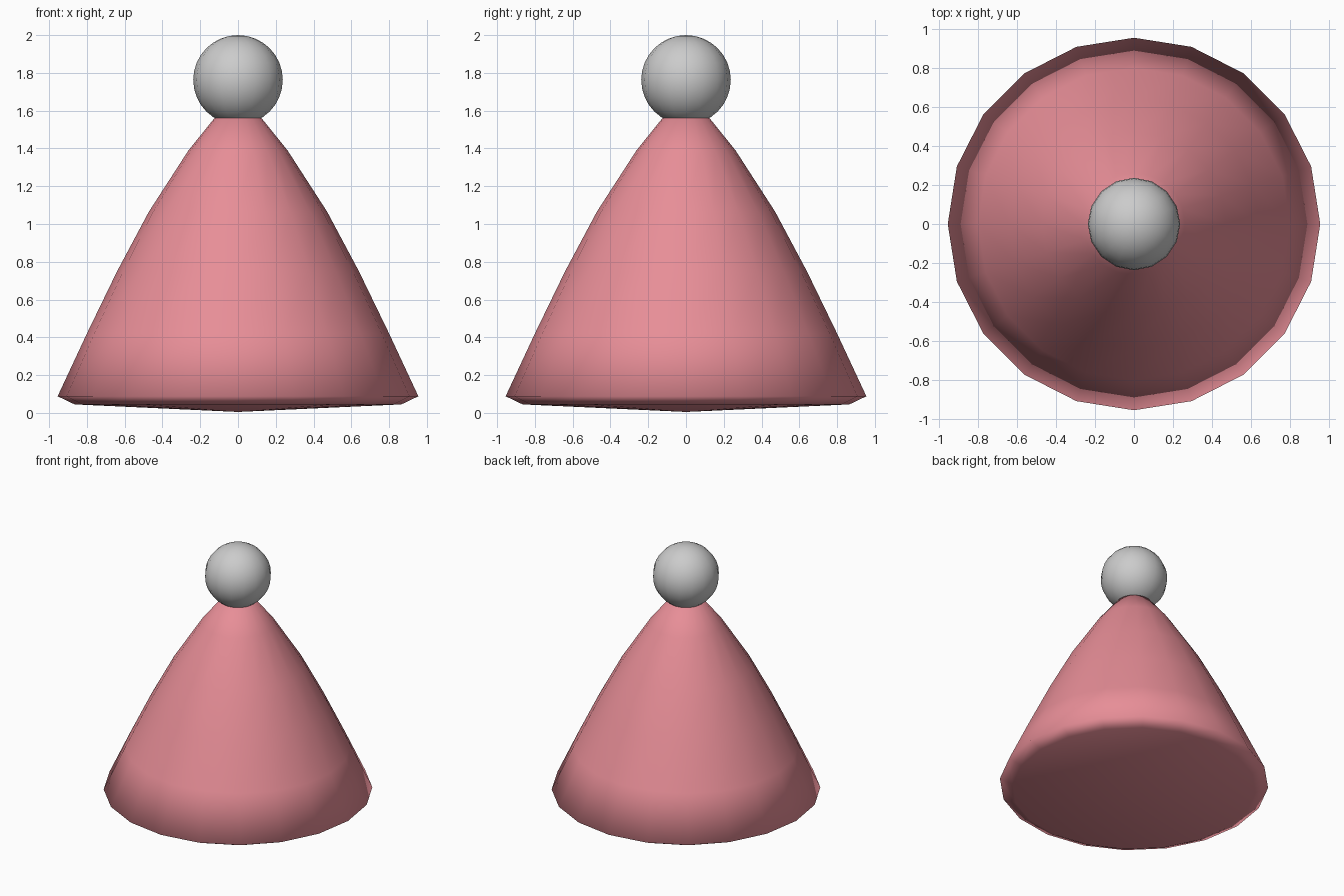
import bpy, bmesh
from math import cos, sin, tau

if "Cube" in bpy.data.objects:
    bpy.data.objects.remove(bpy.data.objects["Cube"])


def lathe(name, profile, sides):
    """Spin (radius, z) points around z; radius 0 ends become poles."""
    bm = bmesh.new()
    rings = []
    for r, z in profile:
        n = sides if r > 0 else 1
        rings.append([bm.verts.new((r * cos(tau * i / sides), r * sin(tau * i / sides), z))
                      for i in range(n)])
    for a, b in zip(rings, rings[1:]):
        for i in range(sides):
            j = (i + 1) % sides
            corners = [a[i % len(a)], a[j % len(a)], b[j % len(b)], b[i % len(b)]]
            bm.faces.new(list(dict.fromkeys(corners)))
    bmesh.ops.recalc_face_normals(bm, faces=bm.faces)
    for f in bm.faces:
        f.smooth = True
    mesh = bpy.data.meshes.new(name)
    bm.to_mesh(mesh)
    bm.free()
    obj = bpy.data.objects.new(name, mesh)
    bpy.context.collection.objects.link(obj)
    return obj


# Flared cone body with a shallow pointed underside
body = lathe("cone_body", [
    (0, 0.005), (0.865, 0.045), (0.955, 0.088), (0.80, 0.42), (0.64, 0.75),
    (0.472, 1.065), (0.262, 1.39), (0.125, 1.56), (0, 1.57)], 20)
pink = bpy.data.materials.new("pink")
pink.diffuse_color = (0.80, 0.27, 0.31, 1)
pink.use_nodes = True
pink.node_tree.nodes["Principled BSDF"].inputs["Base Color"].default_value = pink.diffuse_color
body.data.materials.append(pink)

# Grey ball on the tip
bpy.ops.mesh.primitive_uv_sphere_add(segments=16, ring_count=16, radius=0.237,
                                     location=(0, 0, 1.763))
ball = bpy.context.object
ball.name = "top_ball"
bpy.ops.object.shade_smooth()
